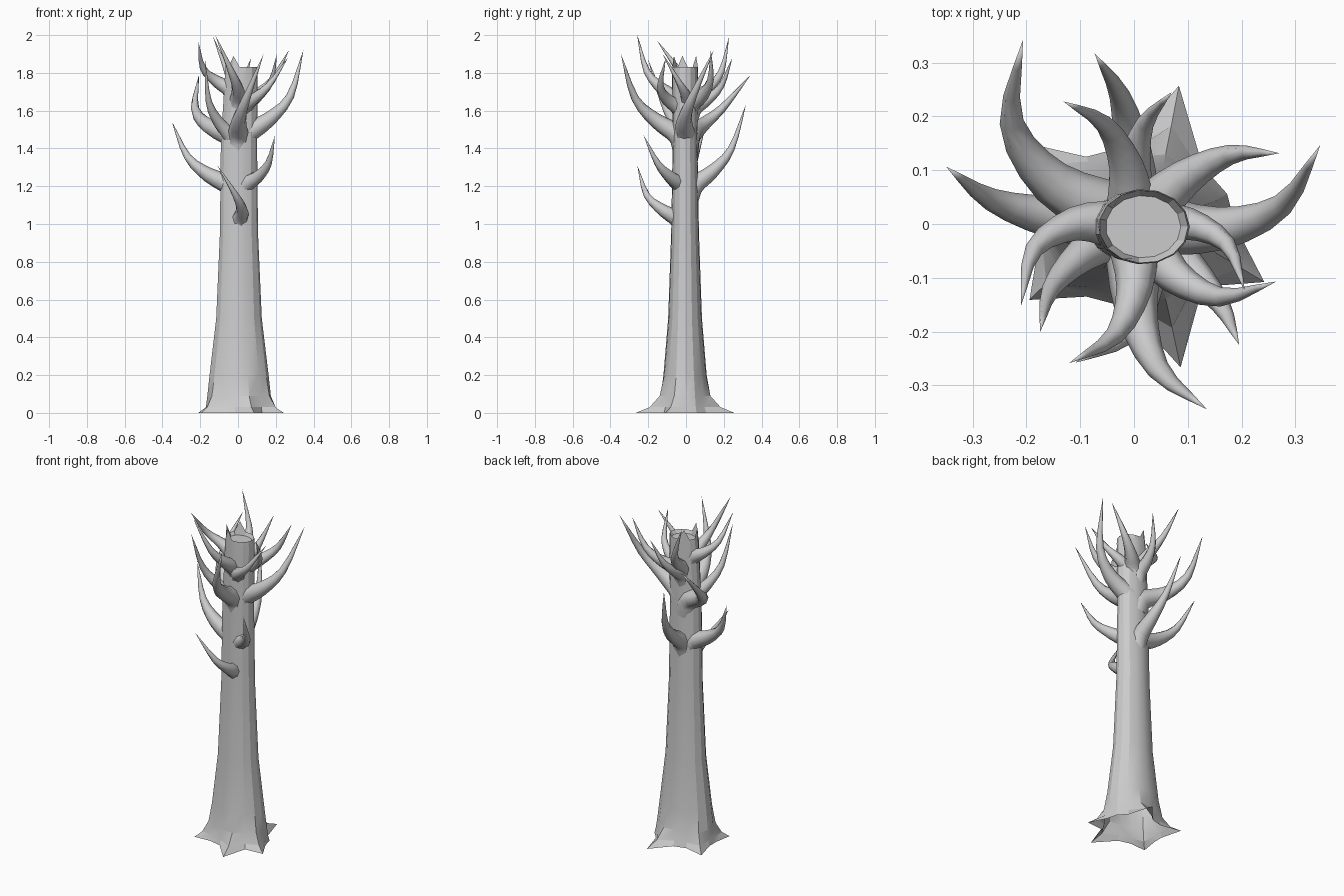
import bpy, bmesh, math
from mathutils import Vector

if "Cube" in bpy.data.objects:
    bpy.data.objects.remove(bpy.data.objects["Cube"])


def finish(name, bm, angle):
    bmesh.ops.recalc_face_normals(bm, faces=bm.faces)
    me = bpy.data.meshes.new(name)
    bm.to_mesh(me)
    bm.free()
    ob = bpy.data.objects.new(name, me)
    bpy.context.collection.objects.link(ob)
    bpy.ops.object.select_all(action='DESELECT')
    ob.select_set(True)
    bpy.context.view_layer.objects.active = ob
    bpy.ops.object.shade_smooth_by_angle(angle=math.radians(angle))


def skin(bm, rings):
    for a, b in zip(rings, rings[1:]):
        for i in range(len(a)):
            j = (i + 1) % len(a)
            bm.faces.new((a[i], a[j], b[j], b[i]))


def polar(r, degrees, z):
    a = math.radians(degrees)
    return Vector((r * math.cos(a), r * math.sin(a), z))


# Trunk: oval rings (z, half width, half depth), pulled out into roots at the
# ground; hollow underneath, with a splintered rim around the sunken top
SIDES = 15
ROOTS = {3: 0.27, 6: 0.26, 9: 0.24, 12: 0.28, 14: 0.265}  # side index: reach
RINGS = [(0, 0.185, 0.15), (0.03, 0.178, 0.14), (0.09, 0.17, 0.13),
         (0.2, 0.158, 0.115), (0.5, 0.122, 0.09), (0.95, 0.102, 0.074),
         (1.42, 0.097, 0.066), (1.8, 0.087, 0.07), (1.83, 0.083, 0.068),
         (1.81, 0.07, 0.058)]
RIM = 8
bm = bmesh.new()
rings = []
for k, (z, rx, ry) in enumerate(RINGS):
    ring = []
    for i in range(SIDES):
        a = math.tau * i / SIDES
        lean = 0.004 + 0.014 * max(0, z - 1.42) / 0.42
        p = Vector((lean + rx * math.cos(a), ry * math.sin(a) - 0.005, z))
        if i in ROOTS:
            p = p.lerp(polar(ROOTS[i], math.degrees(a), z), math.exp(-z / 0.035))
        if k == RIM and i in (5, 8, 10):
            p.z += 0.06
        ring.append(bm.verts.new(p))
    rings.append(ring)
skin(bm, rings)
bm.faces.new(rings[-1])
finish("trunk", bm, 20)


def curve(pts, steps):
    # Catmull-Rom through the points
    p = [2 * pts[0] - pts[1]] + pts + [2 * pts[-1] - pts[-2]]
    out = []
    for k in range(1, len(p) - 2):
        a, b, c, d = p[k - 1:k + 3]
        for s in range(steps):
            t = s / steps
            out.append(0.5 * (2 * b + (c - a) * t + (2 * a - 5 * b + 4 * c - d) * t * t
                              + (3 * b - a - 3 * c + d) * t ** 3))
    return out + [p[-2]]


def horn(name, radius, pts, sides=8):
    # Curved spike, thick at the trunk and pointed at the tip
    path = curve(pts, 3)
    n = len(path) - 1
    bm = bmesh.new()
    rings = []
    for k, c in enumerate(path[:-1]):
        t = (path[k + 1] - path[max(k - 1, 0)]).normalized()
        side = t.cross(Vector((0, 0, 1))).normalized()
        up = side.cross(t)
        r = radius * min(1, 1.25 * (1 - k / n)) ** 0.9
        rings.append([bm.verts.new(c + r * (math.cos(math.tau * i / sides) * side
                                            + math.sin(math.tau * i / sides) * up))
                      for i in range(sides)])
    skin(bm, rings)
    bm.faces.new(rings[0])
    tip = bm.verts.new(path[-1])
    for i in range(sides):
        bm.faces.new((rings[-1][i], rings[-1][(i + 1) % sides], tip))
    finish(name, bm, 65)


def branch(name, base_z, reach, heading, tip_z, swirl):
    # Rises inside the trunk, leaves it at heading + swirl, then sweeps to its tip
    rise = tip_z - base_z
    pts = [polar(0.006, heading + swirl, base_z - 0.08),
           polar(0.04, heading + swirl, base_z + 0.01),
           polar(0.43 * reach, heading + swirl, base_z + 0.2 * rise),
           polar(0.74 * reach, heading + 0.6 * swirl, base_z + 0.47 * rise),
           polar(reach, heading, tip_z)]
    horn(name, 0.018 + 0.115 * reach, pts)


# Branches, lowest to highest: base z, reach, heading, tip z, swirl
BRANCHES = [
    (1.01, 0.28, 247, 1.31, 33),
    (1.19, 0.365, 163, 1.54, 12), (1.19, 0.325, 103, 1.63, -11), (1.19, 0.298, -49, 1.47, 10),
    (1.45, 0.40, 121, 1.79, 32), (1.45, 0.266, 229, 1.87, -18),
    (1.46, 0.37, -68.5, 1.9, -20), (1.46, 0.376, 23, 1.92, -26),
    (1.6, 0.285, -22, 1.88, -30), (1.62, 0.30, 26, 1.92, 16), (1.62, 0.24, -31, 1.9, 31),
    (1.64, 0.263, 120, 1.99, -22), (1.6, 0.255, 74, 1.88, 16),
    (1.7, 0.26, 216, 1.97, -36), (1.64, 0.285, 245, 2.0, 25),
]
for k, b in enumerate(BRANCHES):
    branch(f"branch_{k + 1}", *b)
